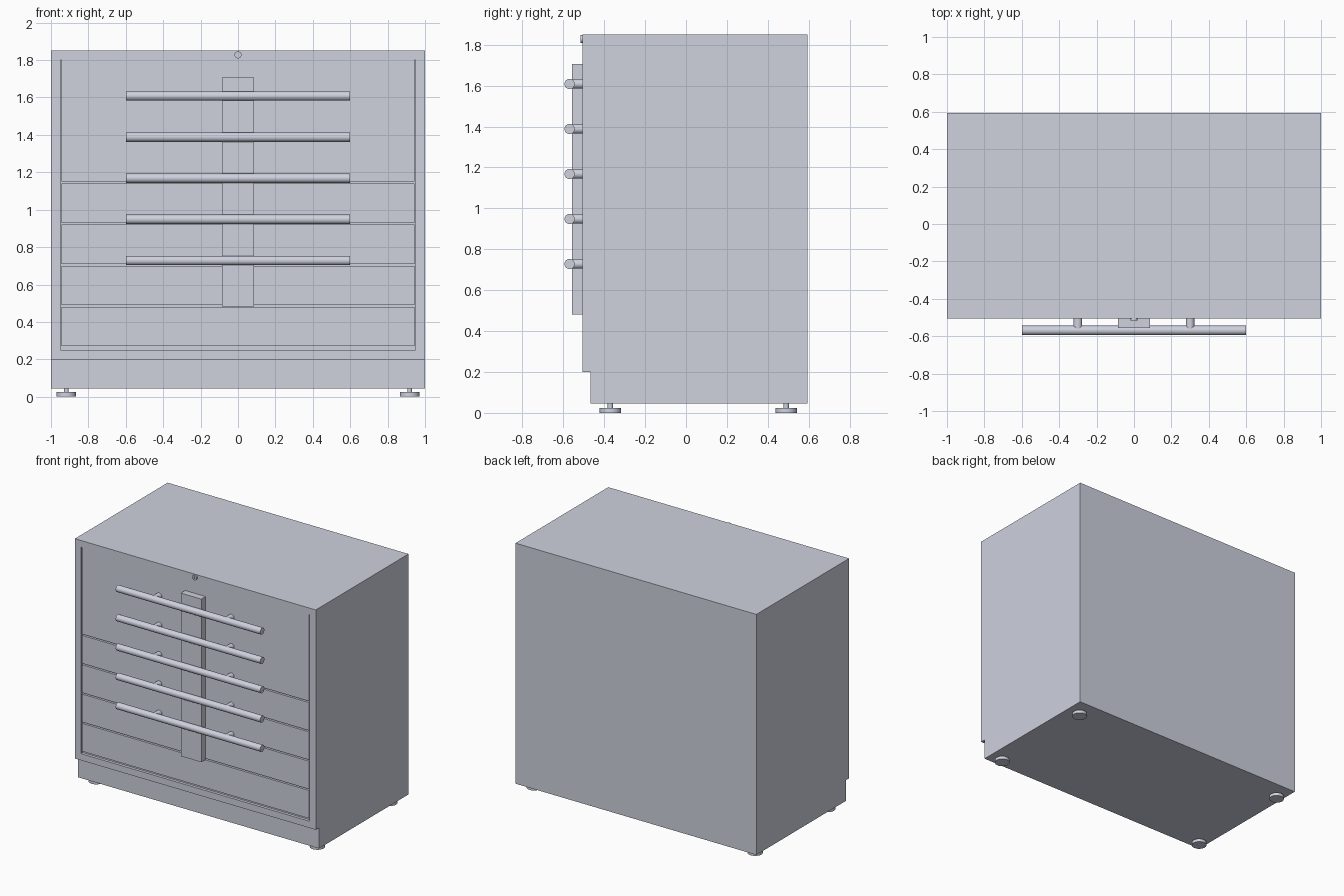
import bpy
from mathutils import Vector

cube = bpy.data.objects.get("Cube")
if cube:
    bpy.data.objects.remove(cube, do_unlink=True)

GREY = (0.62, 0.64, 0.73, 1)
paint = bpy.data.materials.new("cool grey paint")
paint.use_nodes = True
paint.diffuse_color = GREY
paint.node_tree.nodes["Principled BSDF"].inputs["Base Color"].default_value = GREY


def box(name, low, high):
    low, high = Vector(low), Vector(high)
    bpy.ops.mesh.primitive_cube_add(size=1, location=(low + high) / 2)
    obj = bpy.context.object
    obj.name = name
    obj.scale = high - low
    bpy.ops.object.transform_apply(location=False, rotation=False, scale=True)
    obj.data.materials.append(paint)
    return obj


def rod(name, start, end, radius, sides=32):
    start, end = Vector(start), Vector(end)
    axis = end - start
    bpy.ops.mesh.primitive_cylinder_add(
        vertices=sides, radius=radius, depth=axis.length, location=(start + end) / 2,
        rotation=axis.to_track_quat("Z", "Y").to_euler())
    obj = bpy.context.object
    obj.name = name
    obj.data.materials.append(paint)
    bpy.ops.object.shade_smooth_by_angle()
    return obj


def cut(target, cutter):
    cutter.hide_render = True
    mod = target.modifiers.new("cut", "BOOLEAN")
    mod.operation = "DIFFERENCE"
    mod.solver = "EXACT"
    mod.object = cutter
    bpy.context.view_layer.objects.active = target
    bpy.ops.object.modifier_apply(modifier=mod.name)
    bpy.data.objects.remove(cutter, do_unlink=True)


FRONT, BACK, RECESS = -0.506, 0.594, -0.485

# Cabinet with a toe kick and a shallow recess for the drawer fronts
cabinet = box("cabinet", (-1, FRONT, 0.045), (1, BACK, 1.85))
cut(cabinet, box("toe_kick_cutter", (-1.1, -0.7, 0), (1.1, -0.468, 0.2)))
cut(cabinet, box("recess_cutter", (-0.95, -0.7, 0.25), (0.95, RECESS, 1.8)))

# Flush drawer fronts separated by narrow gaps
PITCH, SEAM, GAP = 0.22, 1.145, 0.01
box("upper_drawer_front", (-0.943, FRONT, SEAM + GAP / 2), (0.943, RECESS, 1.8))
for i in range(4):
    top = SEAM - PITCH * i - GAP / 2
    box(f"drawer_front_{i + 1}", (-0.943, FRONT, top - PITCH + GAP), (0.943, RECESS, top))

# Central locking strip
box("locking_strip", (-0.085, -0.557, 0.482), (0.085, FRONT, 1.706))

# Bar handles on pairs of posts
for i in range(5):
    z = 1.608 - PITCH * i
    rod(f"handle_bar_{i + 1}", (-0.6, -0.569, z), (0.6, -0.569, z), 0.025)
    for side, x in (("left", 0.3), ("right", -0.3)):
        rod(f"handle_post_{side}_{i + 1}", (x, -0.56, z), (x, FRONT, z), 0.023)

# Keyhole lock
lock = rod("lock", (0, -0.517, 1.828), (0, FRONT, 1.828), 0.019)
cut(lock, box("keyhole_cutter", (-0.003, -0.53, 1.818), (0.003, -0.51, 1.838)))

# Levelling feet
for side, x in (("left", 0.918), ("right", -0.918)):
    for end, y in (("front", -0.37), ("back", 0.49)):
        rod(f"{end}_{side}_foot", (x, y, 0), (x, y, 0.024), 0.052)
        rod(f"{end}_{side}_foot_stem", (x, y, 0.024), (x, y, 0.045), 0.013)
